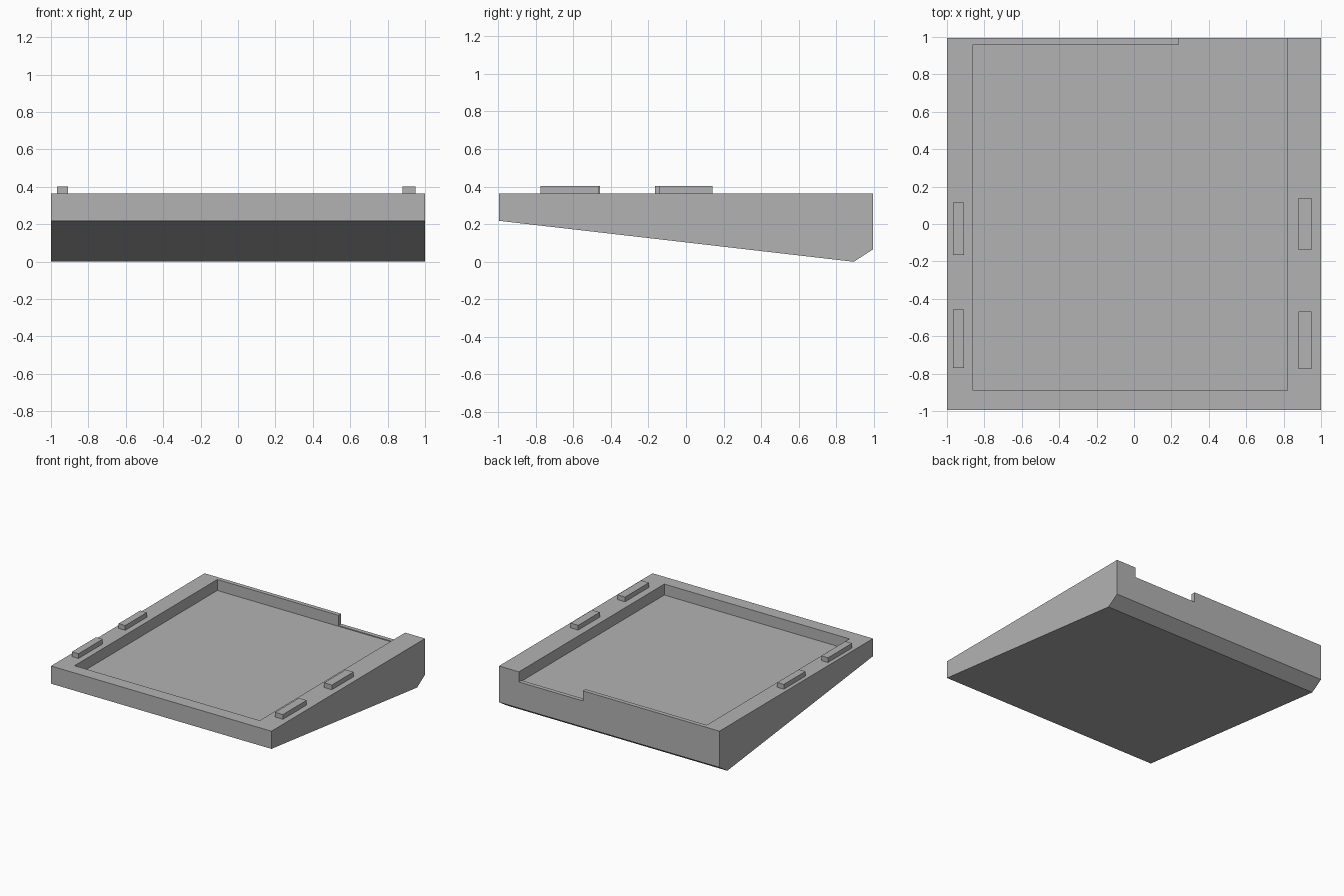
import bpy
import bmesh

cube = bpy.data.objects.get("Cube")
if cube:
    bpy.data.objects.remove(cube, do_unlink=True)

grey = bpy.data.materials.new("plain grey")
grey.use_nodes = True
colour = (0.45, 0.45, 0.45, 1)
grey.diffuse_color = colour
grey.node_tree.nodes["Principled BSDF"].inputs["Base Color"].default_value = colour

TOP = 0.363


def prism(name, profile, x0, x1):
    """Extrude a (y, z) profile along x."""
    bm = bmesh.new()
    face = bm.faces.new([bm.verts.new((x0, y, z)) for y, z in profile])
    extruded = bmesh.ops.extrude_face_region(bm, geom=[face])["geom"]
    verts = [v for v in extruded if isinstance(v, bmesh.types.BMVert)]
    bmesh.ops.translate(bm, verts=verts, vec=(x1 - x0, 0, 0))
    bmesh.ops.recalc_face_normals(bm, faces=bm.faces)
    mesh = bpy.data.meshes.new(name)
    bm.to_mesh(mesh)
    bm.free()
    mesh.materials.append(grey)
    obj = bpy.data.objects.new(name, mesh)
    bpy.context.collection.objects.link(obj)
    return obj


def box(name, x, y, z):
    profile = [(y[0], z[0]), (y[1], z[0]), (y[1], z[1]), (y[0], z[1])]
    return prism(name, profile, *x)


def cut(target, cutter):
    """Subtract the cutter and remove it."""
    cutter.hide_render = True
    mod = target.modifiers.new("cut", "BOOLEAN")
    mod.operation = "DIFFERENCE"
    mod.solver = "EXACT"
    mod.object = cutter
    bpy.context.view_layer.objects.active = target
    bpy.ops.object.modifier_apply(modifier=mod.name)
    bpy.data.objects.remove(cutter, do_unlink=True)


# Wedge body with a bevelled lower back edge
tray = prism("tray_body", [(-0.995, TOP), (-0.995, 0.218), (0.893, 0),
                           (0.995, 0.066), (0.995, TOP)], -1, 1)

# Shallow pocket and the notch through the back wall
cut(tray, box("pocket_cutter", (-0.86, 0.82), (-0.89, 0.96), (0.273, 0.5)))
cut(tray, box("notch_cutter", (0.24, 0.82), (0.93, 1.1), (0.28, 0.5)))

# Locating ribs on the side rims
ribs = {
    "right_back_rib": ((-0.968, -0.908), (-0.165, 0.115)),
    "right_front_rib": ((-0.968, -0.908), (-0.77, -0.457)),
    "left_back_rib": ((0.88, 0.95), (-0.14, 0.14)),
    "left_front_rib": ((0.88, 0.95), (-0.775, -0.467)),
}
for name, (x, y) in ribs.items():
    box(name, x, y, (TOP - 0.01, 0.402))
